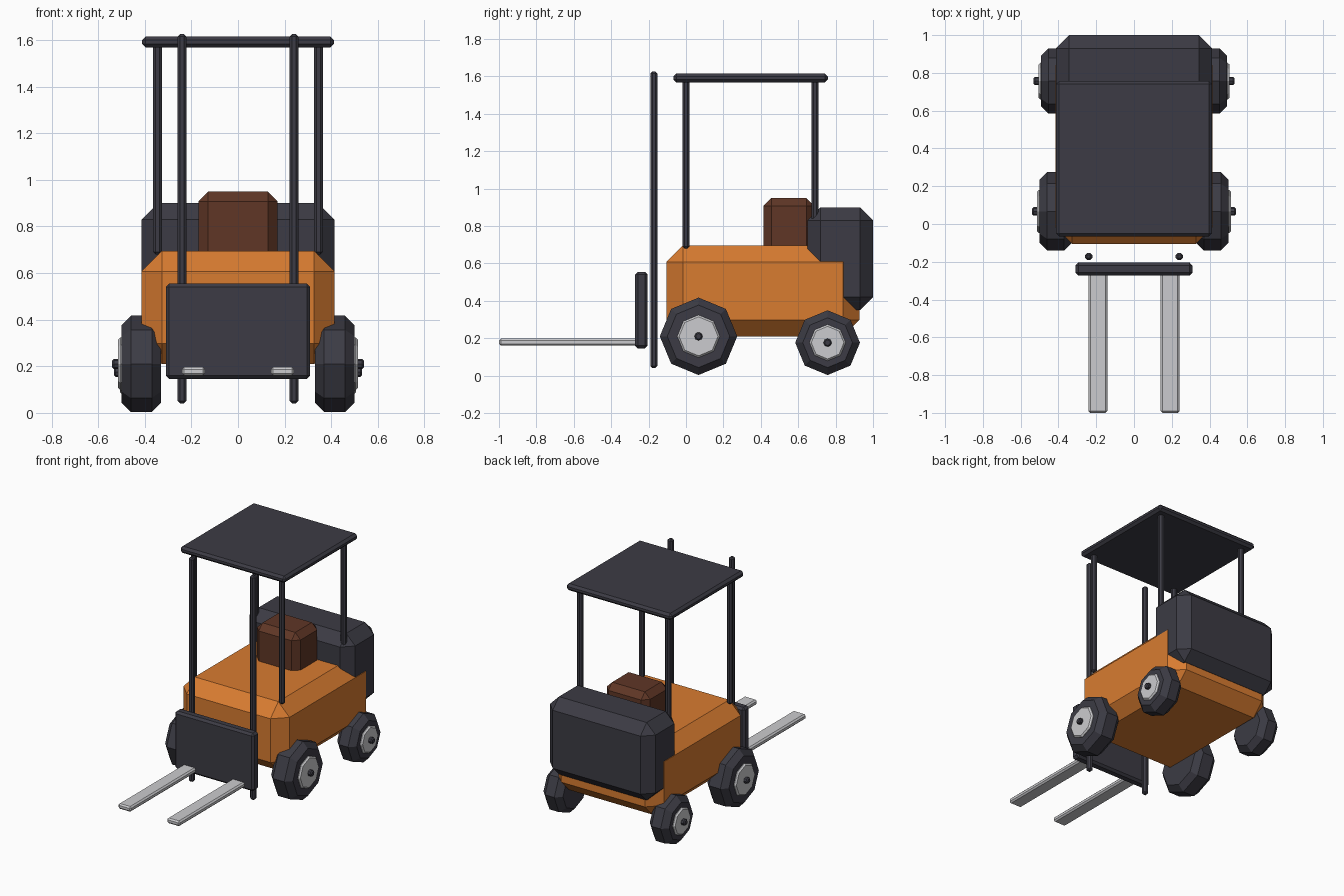
import bpy, bmesh, math
from mathutils import Matrix

cube = bpy.data.objects.get("Cube")
if cube:
    bpy.data.objects.remove(cube, do_unlink=True)


def material(name, r, g, b):
    mat = bpy.data.materials.new(name)
    mat.use_nodes = True
    mat.diffuse_color = (r, g, b, 1)
    mat.node_tree.nodes["Principled BSDF"].inputs["Base Color"].default_value = (r, g, b, 1)
    return mat


ORANGE = material("orange paint", 0.69, 0.2, 0.03)
DARK = material("dark grey", 0.045, 0.044, 0.058)
BROWN = material("brown seat", 0.115, 0.037, 0.019)
STEEL = material("light steel", 0.6, 0.6, 0.62)


def finish(name, bm, mat):
    bmesh.ops.recalc_face_normals(bm, faces=bm.faces)
    mesh = bpy.data.meshes.new(name)
    bm.to_mesh(mesh)
    bm.free()
    mesh.materials.append(mat)
    obj = bpy.data.objects.new(name, mesh)
    bpy.context.collection.objects.link(obj)
    return obj


def box(name, x, y, z, chamfer, mat):
    """Chamfered box spanning the given (low, high) ranges."""
    bm = bmesh.new()
    bmesh.ops.create_cube(bm, size=1)
    for v in bm.verts:
        v.co = [(lo + hi) / 2 + c * (hi - lo) for c, (lo, hi) in zip(v.co, (x, y, z))]
    bmesh.ops.bevel(bm, geom=bm.edges[:], offset=chamfer, segments=1,
                    profile=0.5, affect='EDGES')
    return finish(name, bm, mat)


def disc(name, x, y, z, radius, chamfer, mat, sides=8):
    """Disc along x with chamfered rims."""
    bm = bmesh.new()
    lo, hi = min(x), max(x)
    inner = radius - chamfer
    profile = [(lo, inner), (lo + chamfer, radius), (hi - chamfer, radius), (hi, inner)]
    rings = []
    for px, r in profile:
        angles = [math.tau * i / sides for i in range(sides)]
        rings.append([bm.verts.new((px, y + r * math.cos(a), z + r * math.sin(a)))
                      for a in angles])
    for a, b in zip(rings, rings[1:]):
        for i in range(sides):
            j = (i + 1) % sides
            bm.faces.new((a[i], a[j], b[j], b[i]))
    bm.faces.new(rings[0])
    bm.faces.new(rings[-1])
    return finish(name, bm, mat)


def bar(name, x, y, z, mat=DARK):
    """Thin upright with chamfered edges."""
    h = 0.019
    return box(name, (x - h, x + h), (y - h, y + h), z, 0.011, mat)


# Main masses
box("body", (-0.415, 0.415), (-0.105, 0.928), (0.21, 0.695), 0.088, ORANGE)
box("counterweight", (-0.413, 0.413), (0.65, 1.0), (0.35, 0.9), 0.07, DARK)
box("seat", (-0.17, 0.17), (0.415, 0.685), (0.6, 0.95), 0.042, BROWN)
box("roof", (-0.412, 0.412), (-0.067, 0.758), (1.567, 1.615), 0.016, DARK)

# Lifting carriage
box("carriage_plate", (-0.31, 0.31), (-0.272, -0.205), (0.145, 0.555), 0.015, DARK)

# Parts repeated on both sides
for side, s in (("left", 1), ("right", -1)):
    bar(side + "_front_post", 0.345 * s, 0, (0.68, 1.58))
    bar(side + "_rear_post", 0.345 * s, 0.69, (0.68, 1.58))
    bar(side + "_mast", 0.24 * s, -0.172, (0.04, 1.625))
    fx = 0.191 * s
    box(side + "_fork", (fx - 0.05, fx + 0.05), (-1.0, -0.26), (0.16, 0.197), 0.01, STEEL)

    # Wheels: end, axle y, radius, inner x, outer x, hub radius
    for end, y, r, x0, x1, hub in (("front", 0.067, 0.207, 0.33, 0.5, 0.114),
                                   ("rear", 0.757, 0.173, 0.34, 0.492, 0.097)):
        name = f"{side}_{end}_"
        disc(name + "tyre", (s * x0, s * x1), y, r + 0.003, r, 0.04, DARK)
        disc(name + "hub", (s * (x1 - 0.03), s * (x1 + 0.014)), y, r + 0.003, hub, 0.01, STEEL)
        disc(name + "axle_cap", (s * x1, s * (x1 + 0.04)), y, r + 0.003, 0.022, 0.007, DARK)
